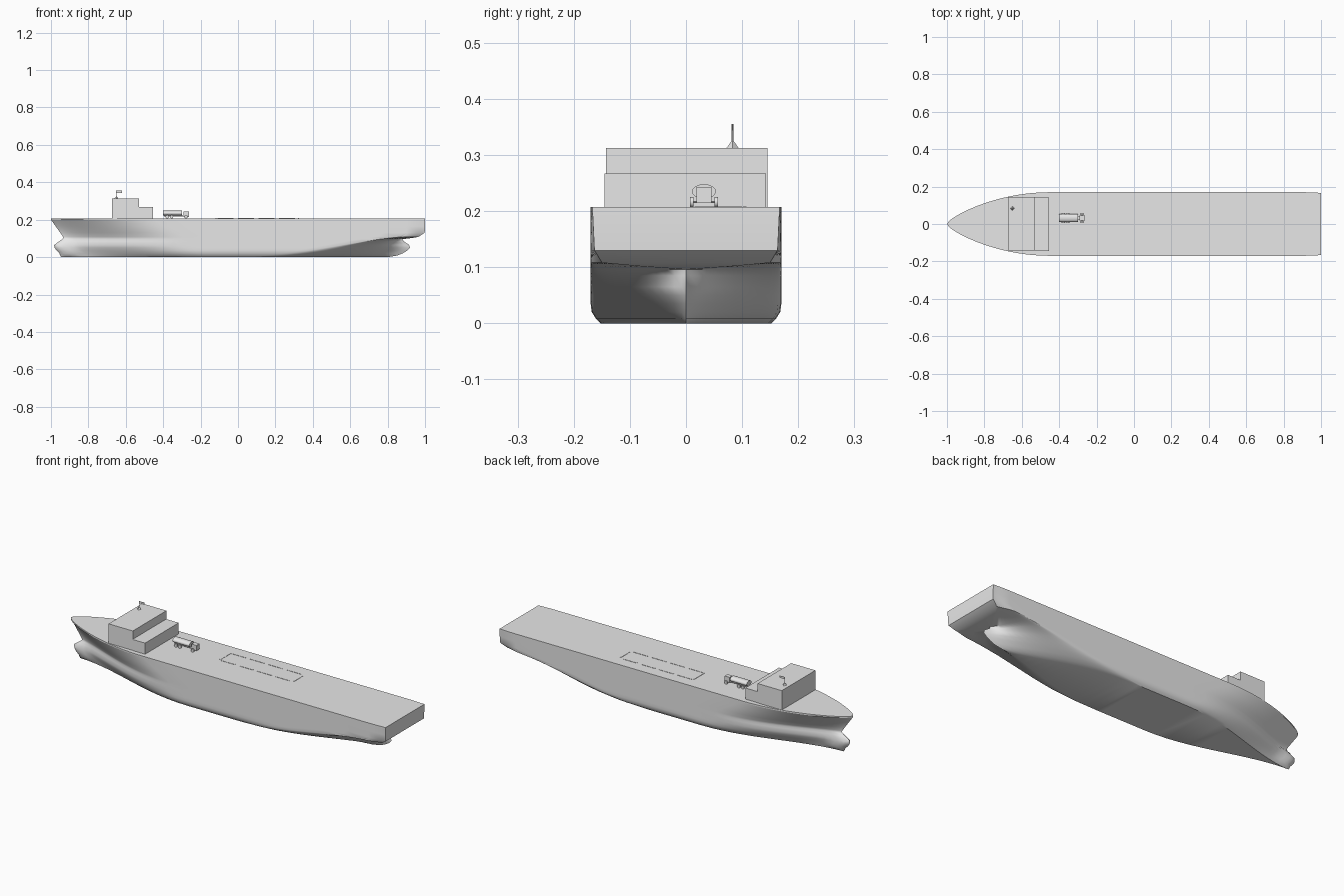
import bpy
import bmesh
from math import sin, cos, pi, sqrt, radians
from mathutils import Matrix, Vector

if "Cube" in bpy.data.objects:
    bpy.data.objects.remove(bpy.data.objects["Cube"], do_unlink=True)

grey = bpy.data.materials.new("light grey paint")
grey.use_nodes = True
grey.diffuse_color = (0.8, 0.8, 0.8, 1)
grey.node_tree.nodes["Principled BSDF"].inputs["Base Color"].default_value = (0.8, 0.8, 0.8, 1)


def finish(name, bm, smooth=False):
    bmesh.ops.recalc_face_normals(bm, faces=bm.faces)
    mesh = bpy.data.meshes.new(name)
    bm.to_mesh(mesh)
    bm.free()
    mesh.materials.append(grey)
    obj = bpy.data.objects.new(name, mesh)
    bpy.context.collection.objects.link(obj)
    if smooth:
        bpy.ops.object.select_all(action="DESELECT")
        obj.select_set(True)
        bpy.context.view_layer.objects.active = obj
        bpy.ops.object.shade_smooth_by_angle(angle=radians(40))
    return obj


def box(name, low, high):
    low, high = Vector(low), Vector(high)
    bm = bmesh.new()
    place = Matrix.Translation((low + high) / 2) @ Matrix.Diagonal((*(high - low), 1))
    bmesh.ops.create_cube(bm, size=1, matrix=place)
    return finish(name, bm)


def cylinder(name, centre, radius, depth, axis, top=None, sides=16, stretch=1):
    turn = {"X": Matrix.Rotation(pi / 2, 4, "Y"), "Y": Matrix.Rotation(pi / 2, 4, "X"),
            "Z": Matrix()}[axis]
    bm = bmesh.new()
    bmesh.ops.create_cone(bm, cap_ends=True, segments=sides, radius1=radius,
                          radius2=radius if top is None else top, depth=depth,
                          matrix=Matrix.Translation(centre) @ Matrix.Diagonal((1, stretch, 1, 1)) @ turn)
    return finish(name, bm, smooth=sides > 6)


# Hull waterlines: height, stem x, start of the stern taper, stern x, stern width share
WATERLINES = [
    (0, -.945, .1, .8, 0), (.008, -.95, .2, .85, 0), (.02, -.955, .28, .88, 0),
    (.035, -.97, .38, .905, 0), (.05, -.98, .47, .92, 0), (.065, -.983, .56, .915, 0),
    (.085, -.955, .68, .885, 0), (.096, -.94, .76, .88, 0), (.102, -.935, .8, .93, .5),
    (.108, -.935, .86, .965, .88), (.13, -.95, .9, .998, .96), (.165, -.975, .9, 1, .97),
    (.2, -1, .9, 1, .98),
]
BOW, MID, STERN = 18, 10, 14


def waterline(z, stem, taper, end, share):
    """Port-side points of one waterline from stem to stern."""
    h = z / .2
    length = .75 - .2 * h
    half = .17 - .018 * (1 - min(z / .03, 1)) ** 2
    bulb = .022 * sqrt(max(0, 1 - ((z - .05) / .05) ** 2))
    points = []
    for i in range(BOW + 1):
        t = (i / BOW) ** 1.5
        y = half * sin(pi / 2 * t) ** (1.7 - h)
        points.append((stem + length * t, max(y, bulb * min(1, t / .05) ** .5)))
    shoulder = stem + length
    for i in range(1, MID + 1):
        points.append((shoulder + (taper - shoulder) * i / MID, half))
    for i in range(1, STERN + 1):
        s = i / STERN
        fade = max(0, cos(pi / 2 * s)) ** 1.4 if i < STERN else 0
        points.append((taper + (end - taper) * s, half * (share + (1 - share) * fade)))
    return points


def loft(name, sections):
    """Skin (height, port points) sections, mirrored to starboard and capped."""
    bm = bmesh.new()
    rings = []
    for z, pts in sections:
        ring = [bm.verts.new((x, y, z)) for x, y in pts]
        ring += [bm.verts.new((x, -y, z)) for x, y in reversed(pts)]
        rings.append(ring)
    n = len(rings[0])
    for a, b in zip(rings, rings[1:]):
        for i in range(n):
            j = (i + 1) % n
            bm.faces.new((a[i], a[j], b[j], b[i]))
    for ring in (rings[0], rings[-1]):
        for i in range(n // 2 - 1):
            bm.faces.new((ring[i], ring[i + 1], ring[n - 2 - i], ring[n - 1 - i]))
    bmesh.ops.remove_doubles(bm, verts=bm.verts, dist=.00002)
    return finish(name, bm, smooth=True)


loft("hull", [(row[0], waterline(*row)) for row in WATERLINES])

# Deck plate
outline = waterline(*WATERLINES[-1])
loft("deck", [(.2, outline), (.207, outline)])

# Superstructure
box("bridge_house", (-.675, -.143, .2), (-.53, .145, .312))
box("lower_house", (-.53, -.145, .2), (-.455, .143, .267))

# Mast with flag
cylinder("mast_base", (-.65, .083, .3185), .011, .013, "Z", top=.002, sides=4)
cylinder("mast", (-.65, .083, .338), .0015, .034, "Z", sides=6)
box("flag", (-.65, .082, .344), (-.62, .084, .355))

# Tanker truck
cylinder("truck_tank", (-.35, .032, .235), .013, .1, "X", stretch=1.65)
box("truck_chassis", (-.395, .022, .217), (-.265, .042, .224))
box("truck_cab", (-.292, .019, .214), (-.262, .045, .243))
box("truck_windscreen", (-.262, .022, .23), (-.261, .042, .24))
for x in (-.378, -.355, -.278):
    for side, y in (("left", .054), ("right", .010)):
        cylinder("truck_wheel_" + side, (x, y, .216), .009, .006, "Y")
    cylinder("truck_axle", (x, .032, .216), .002, .044, "Y", sides=6)

# Broken raised frame on the deck
for y in (.01, .105):
    for i in range(4):
        x = -.11 + .11 * i
        box("deck_frame_strip", (x, y - .003, .206), (x + .085, y + .003, .2085))
for x in (-.117, .323):
    box("deck_frame_end", (x - .003, .015, .206), (x + .003, .1, .2085))
